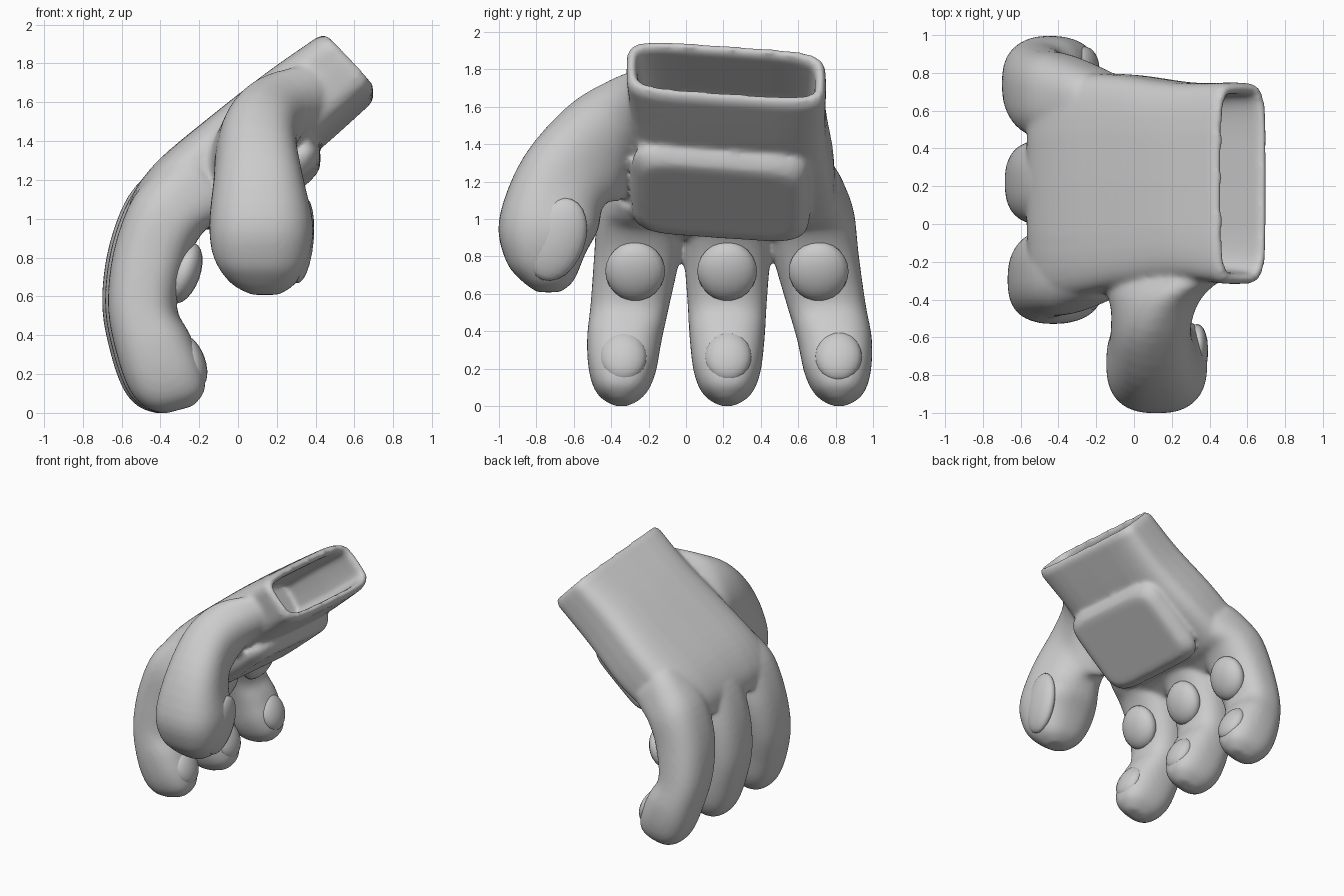
import bpy, bmesh, math
from mathutils import Vector, Matrix

if "Cube" in bpy.data.objects:
    bpy.data.objects.remove(bpy.data.objects["Cube"])


def section(c, u, v, p=2.5, n=32):
    """Superellipse ring round c with half-axes u and v."""
    c, u, v = Vector(c), Vector(u), Vector(v)
    pts = []
    for i in range(n):
        a = 2 * math.pi * i / n
        s, t = math.cos(a), math.sin(a)
        pts.append(c + u * math.copysign(abs(s) ** (2 / p), s)
                   + v * math.copysign(abs(t) ** (2 / p), t))
    return pts


def smooth(rings, steps=4):
    """Catmull-Rom in-betweens for a list of rings."""
    out = []
    for k in range(len(rings) - 1):
        r0, r1, r2 = rings[max(k - 1, 0)], rings[k], rings[k + 1]
        r3 = rings[min(k + 2, len(rings) - 1)]
        for j in range(steps):
            t = j / steps
            out.append([0.5 * (2 * b + (c - a) * t + (2 * a - 5 * b + 4 * c - d) * t * t
                               + (3 * b - a - 3 * c + d) * t ** 3)
                        for a, b, c, d in zip(r0, r1, r2, r3)])
    return out + [rings[-1]]


def loft(bm, rings):
    """Closed tube through the rings, capped at both ends."""
    vs = [[bm.verts.new(q) for q in r] for r in rings]
    n = len(vs[0])
    faces = [bm.faces.new((a[i], a[(i + 1) % n], b[(i + 1) % n], b[i]))
             for a, b in zip(vs, vs[1:]) for i in range(n)]
    faces += [bm.faces.new(vs[0][::-1]), bm.faces.new(vs[-1])]
    bmesh.ops.recalc_face_normals(bm, faces=faces)


def span(back, under, y, hw, skew=0.0, inset=0.0, p=2.5, dx=0.0):
    """Ring between a back-of-hand point and a palm-side point (x, z)."""
    b, w = Vector((back[0], 0, back[1])), Vector((under[0], 0, under[1]))
    v = (b - w) / 2
    v *= 1 - inset / v.length
    h = hw - inset
    return section((b + w) / 2 + Vector((dx, y, 0)), (0, h, -skew * h), v, p)


def finish(bm, name):
    me = bpy.data.meshes.new(name)
    bm.to_mesh(me)
    bm.free()
    for f in me.polygons:
        f.use_smooth = True
    ob = bpy.data.objects.new(name, me)
    bpy.context.collection.objects.link(ob)
    return ob


bm = bmesh.new()

# hand body with the hollow cuff rolled inward
cuff = ((0.435, 1.94), (0.715, 1.645), 0.215, 0.535)
lip = ((0.405, 1.915), (0.685, 1.61), 0.215, 0.535)
wrist = ((0.15, 1.74), (0.42, 1.37), 0.225, 0.525)
loft(bm, [
    span((-0.12, 1.53), (0.15, 1.15), 0.225, 0.54, 0.05, 0.085, 5),
    span(*wrist, 0.07, 0.07, 5),
    span(*lip, 0.07, 0.06, 5),
    span(*cuff, 0.07, 0.045, 5),
    span(*cuff, 0.07, 0.015, 5),
] + smooth([
    span(*lip, 0.07, 0, 5),
    span(*wrist, 0.07, 0, 4.5),
    span((-0.15, 1.51), (0.13, 1.13), 0.225, 0.565, 0.05, 0, 4.5),
    span((-0.42, 1.29), (-0.10, 0.97), 0.205, 0.60, 0.02, 0, 4),
    span((-0.55, 1.11), (-0.22, 0.93), 0.205, 0.635, 0, 0, 3.5),
    span((-0.60, 0.97), (-0.29, 0.88), 0.205, 0.635, 0, 0.03, 3.5),
]))

# three curled fingers: back point, palm-side point, half width, spread
finger = [
    ((-0.32, 1.34), (-0.05, 1.05), 0.16, 0.0),
    ((-0.42, 1.27), (-0.12, 0.99), 0.20, 0.0),
    ((-0.57, 1.11), (-0.21, 0.93), 0.23, 0.1),
    ((-0.67, 0.84), (-0.29, 0.78), 0.23, 0.25),
    ((-0.70, 0.55), (-0.345, 0.55), 0.212, 0.6),
    ((-0.655, 0.30), (-0.28, 0.41), 0.20, 0.9),
    ((-0.59, 0.12), (-0.215, 0.25), 0.178, 1.0),
    ((-0.51, 0.03), (-0.20, 0.12), 0.13, 1.05),
    ((-0.41, -0.005), (-0.26, 0.035), 0.05, 1.05),
]
lanes = [(-0.235, -0.34, 0.03), (0.22, 0.22, 0.015), (0.655, 0.81, 0.0)]
for y0, y1, dx in lanes:
    loft(bm, smooth([span(b, w, y0 + (y1 - y0) * t, hw, p=2.5, dx=dx)
                     for b, w, hw, t in finger]))

# thumb flaring out of the side of the palm
loft(bm, smooth([section(*r, 2.5) for r in [
    ((0.16, -0.272, 1.49), (0.31, 0, 0.27), (0.10, 0, -0.12)),
    ((0.10, -0.38, 1.42), (0.17, -0.03, 0.29), (0.16, 0, -0.11)),
    ((0.09, -0.52, 1.35), (0.06, -0.11, 0.245), (0.195, 0, -0.06)),
    ((0.105, -0.66, 1.19), (0.02, -0.21, 0.14), (0.23, 0, -0.02)),
    ((0.12, -0.735, 0.97), (0, -0.265, 0.03), (0.268, 0, 0)),
    ((0.12, -0.75, 0.80), (0, -0.215, -0.02), (0.245, 0, 0)),
    ((0.13, -0.74, 0.67), (0, -0.14, 0.0), (0.17, 0, 0)),
    ((0.14, -0.735, 0.608), (0, -0.06, 0.0), (0.07, 0, 0)),
]]))

# raised palm pad
along, out = Vector((0.76, 0, 0.65)), Vector((0.65, 0, -0.76))
mid = Vector((0.155, 0.185, 1.14))
loft(bm, [section(mid + out * h, Vector((0, 0.48 - e, -0.03)), along * (0.345 - e), 6)
          for h, e in [(-0.03, 0), (0.015, 0.005), (0.05, 0.03), (0.075, 0.06), (0.08, 0.1)]])

# fuse everything into one smooth skin
glove = finish(bm, "glove")
m = glove.modifiers.new("fuse", 'REMESH')
m.mode = 'VOXEL'
m.voxel_size = 0.015
m.use_smooth_shade = True
m = glove.modifiers.new("soften", 'SMOOTH')
m.factor = 0.5
m.iterations = 12


# soft oval pads under the fingers and thumb
def pad(name, loc, radii, rot):
    bm = bmesh.new()
    bmesh.ops.create_uvsphere(bm, u_segments=20, v_segments=12, radius=1)
    bm.transform(Matrix.Translation(loc) @ rot @ Matrix.Diagonal((*radii, 1)))
    finish(bm, name)


for i, (y0, y1, dx) in enumerate(lanes):
    pad(f"finger_pad_{i + 1}", (-0.31 + dx, y0 + (y1 - y0) * 0.35, 0.72),
        (0.085, 0.16, 0.165), Matrix.Rotation(math.radians(20), 4, 'Y'))
    pad(f"fingertip_pad_{i + 1}", (-0.263 + dx * 0.8, y1 + 0.005, 0.265),
        (0.07, 0.125, 0.14), Matrix.Rotation(math.radians(-20), 4, 'Y'))
pad("thumb_pad", (0.325, -0.69, 0.89), (0.065, 0.15, 0.23),
    Matrix.Rotation(math.radians(-20), 4, 'X') @ Matrix.Rotation(math.radians(5), 4, 'Y'))
